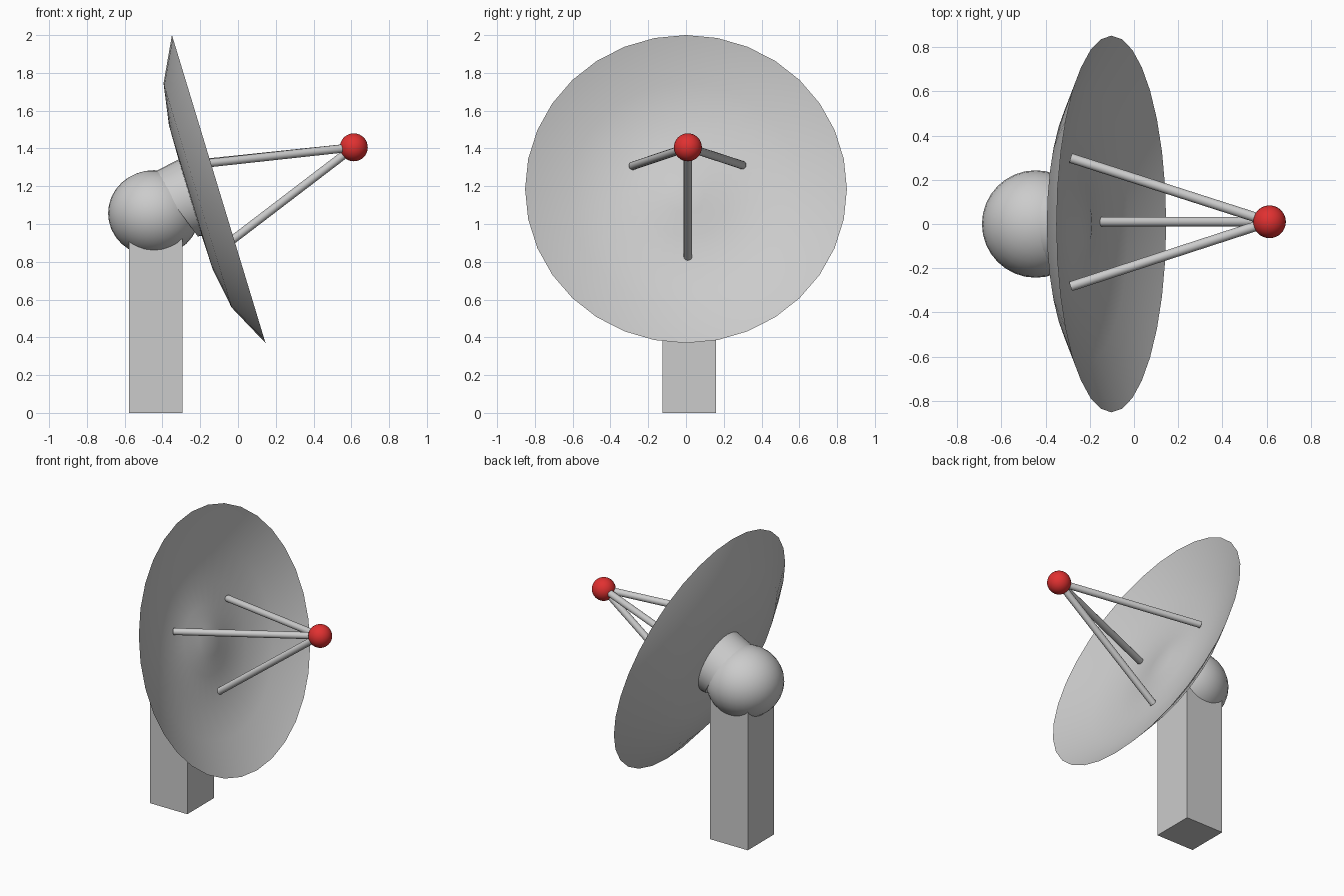
import bpy, bmesh, math
from mathutils import Vector, Matrix

if "Cube" in bpy.data.objects:
    bpy.data.objects.remove(bpy.data.objects["Cube"])

TILT = math.radians(16.9)               # dish looks toward +x and slightly up
RIM = Vector((-0.102, 0, 1.185))        # centre of the dish rim


def frame(centre, tilt):
    """Matrix whose local z is the axis, leaning up from +x by tilt."""
    return Matrix.Translation(centre) @ Matrix.Rotation(math.pi / 2 - tilt, 4, 'Y')


def finish(name, bm, angle=None):
    bmesh.ops.recalc_face_normals(bm, faces=bm.faces)
    me = bpy.data.meshes.new(name)
    bm.to_mesh(me)
    bm.free()
    ob = bpy.data.objects.new(name, me)
    bpy.context.collection.objects.link(ob)
    if angle:
        bpy.ops.object.select_all(action='DESELECT')
        ob.select_set(True)
        bpy.context.view_layer.objects.active = ob
        bpy.ops.object.shade_smooth_by_angle(angle=math.radians(angle))
    return ob


def loft(name, rings, angle, sides=32):
    """Skin a list of (matrix, radius, height) circles; radius 0 closes to a point."""
    bm = bmesh.new()
    loops = []
    for m, r, h in rings:
        n = 1 if r == 0 else sides
        loops.append([bm.verts.new(m @ Vector((r * math.cos(2 * math.pi * i / sides),
                                               r * math.sin(2 * math.pi * i / sides), h)))
                      for i in range(n)])
    for a, b in zip(loops, loops[1:]):
        for i in range(sides):
            j = (i + 1) % sides
            q = [a[i % len(a)], a[j % len(a)], b[j % len(b)], b[i % len(b)]]
            bm.faces.new(list(dict.fromkeys(q)))
    return finish(name, bm, angle)


def ball(name, centre, scale, segs=32, rings=16):
    bm = bmesh.new()
    bmesh.ops.create_uvsphere(bm, u_segments=segs, v_segments=rings, radius=1,
                              matrix=Matrix.Translation(centre) @ Matrix.Diagonal((*scale, 1)))
    return finish(name, bm, 40)


def rod(name, a, b, r):
    a, b = Vector(a), Vector(b)
    m = Matrix.Translation(a) @ (b - a).to_track_quat('Z', 'Y').to_matrix().to_4x4()
    L = (b - a).length
    return loft(name, [(m, 0, 0), (m, r, 0), (m, r, L), (m, 0, L)], 40, 16)


# Dish: thin shell with a raised centre boss
dish = frame(RIM, TILT)
profile = [(0, -0.118), (0.095, -0.12), (0.215, -0.149), (0.40, -0.146), (0.62, -0.109),
           (0.852, 0), (0.62, -0.117), (0.40, -0.154), (0.215, -0.158), (0, -0.158)]
loft("dish", [(dish, r, h) for r, h in profile], 40)

# Neck: wedge-shaped collar between the ball and the back of the dish
seat = frame(Vector((-0.335, 0, 1.102)), math.radians(36))
loft("dish_neck", [(seat, 0, 0), (seat, 0.207, 0), (dish, 0.212, -0.155), (dish, 0, -0.155)], 40)

# Swivel ball
ball("swivel_ball", (-0.445, 0, 1.057), (0.243, 0.243, 0.228))

# Square post
bm = bmesh.new()
bmesh.ops.create_cube(bm, size=1, matrix=Matrix.Translation((-0.436, 0.017, 0.5))
                      @ Matrix.Diagonal((0.283, 0.285, 1.0, 1)))
finish("post", bm)

# Feed ball held by three struts
feed = (0.613, 0.01, 1.406)
receiver = ball("receiver_ball", feed, (0.074,) * 3)
red = bpy.data.materials.new("red")
red.diffuse_color = (0.75, 0.03, 0.03, 1)
red.use_nodes = True
red.node_tree.nodes["Principled BSDF"].inputs["Base Color"].default_value = red.diffuse_color
receiver.data.materials.append(red)
for name, foot in (("left_strut", (-0.285, -0.282, 1.308)),
                   ("right_strut", (-0.285, 0.298, 1.312)),
                   ("lower_strut", (-0.148, 0.01, 0.825))):
    rod(name, foot, feed, 0.022)
